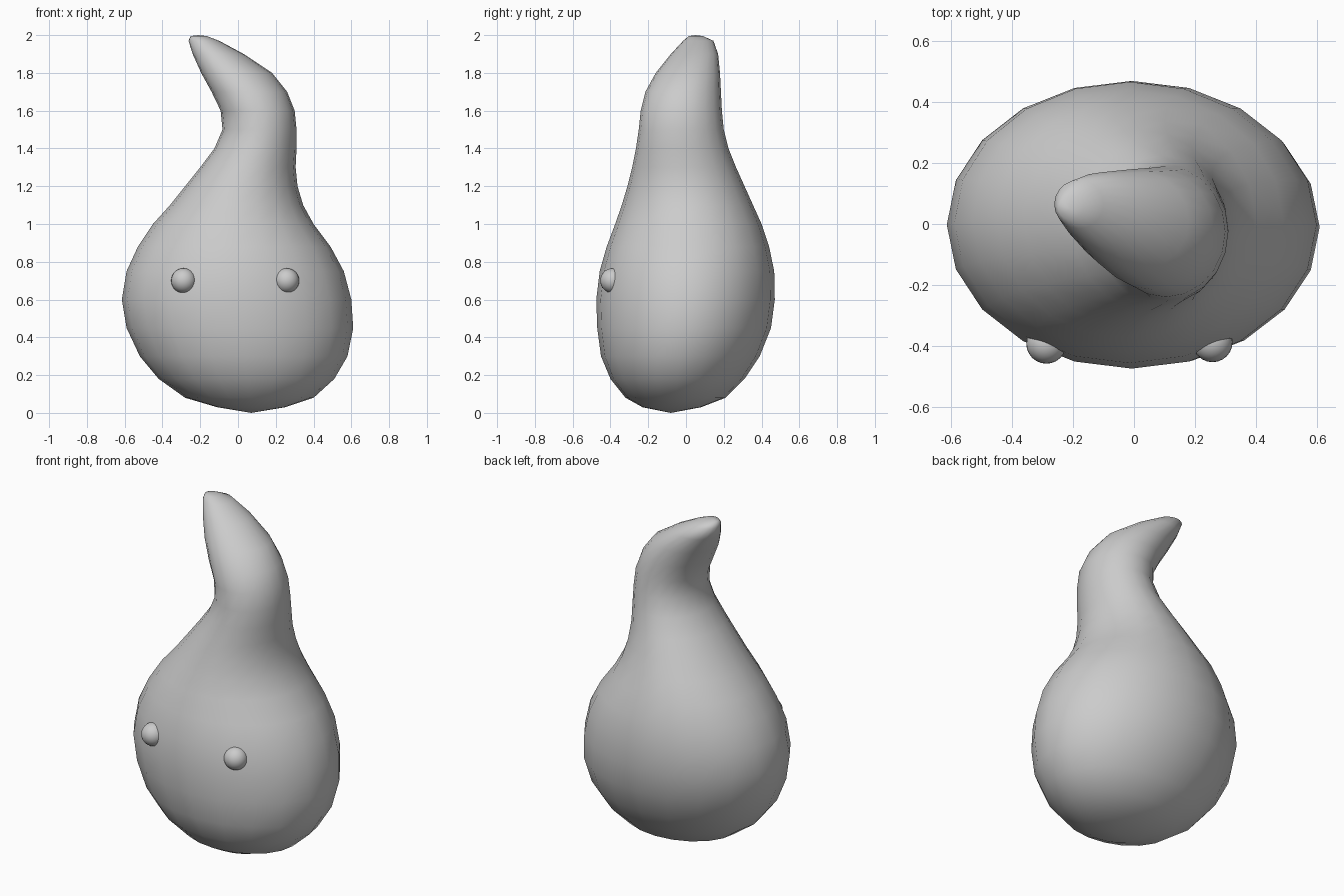
import bpy, bmesh, math

if "Cube" in bpy.data.objects:
    bpy.data.objects.remove(bpy.data.objects["Cube"])

grey = bpy.data.materials.new("plain grey")
grey.diffuse_color = (0.6, 0.6, 0.6, 1)
grey.use_nodes = True
grey.node_tree.nodes["Principled BSDF"].inputs["Base Color"].default_value = grey.diffuse_color

# Cross-sections of the body: height, left x, right x, front y, back y
RINGS = [
    (0.03, -0.11, 0.25, -0.23, 0.08), (0.08, -0.28, 0.40, -0.32, 0.21),
    (0.18, -0.42, 0.51, -0.40, 0.31), (0.30, -0.52, 0.58, -0.45, 0.39),
    (0.45, -0.59, 0.61, -0.47, 0.45), (0.60, -0.615, 0.60, -0.475, 0.47),
    (0.75, -0.59, 0.56, -0.457, 0.467), (0.88, -0.53, 0.49, -0.42, 0.44),
    (1.00, -0.45, 0.40, -0.375, 0.40), (1.10, -0.36, 0.345, -0.34, 0.355),
    (1.20, -0.28, 0.315, -0.31, 0.31), (1.30, -0.20, 0.305, -0.285, 0.265),
    (1.40, -0.125, 0.31, -0.265, 0.225), (1.50, -0.082, 0.31, -0.25, 0.20),
    (1.60, -0.092, 0.30, -0.24, 0.19), (1.70, -0.14, 0.26, -0.215, 0.185),
    (1.80, -0.195, 0.18, -0.16, 0.18), (1.90, -0.24, 0.03, -0.08, 0.17),
    (1.97, -0.262, -0.10, -0.015, 0.145), (1.995, -0.25, -0.165, 0.015, 0.09),
]
SIDES = 20


def finish(obj):
    obj.data.materials.append(grey)
    for p in obj.data.polygons:
        p.use_smooth = True


# Drop-shaped body with a bent tip, lofted through the rings
bm = bmesh.new()
loops = []
for z, x0, x1, y0, y1 in RINGS:
    loop = []
    for i in range(SIDES):
        a = 2 * math.pi * i / SIDES
        loop.append(bm.verts.new(((x0 + x1) / 2 + (x1 - x0) / 2 * math.cos(a),
                                  (y0 + y1) / 2 + (y1 - y0) / 2 * math.sin(a), z)))
    loops.append(loop)
for a, b in zip(loops, loops[1:]):
    for i in range(SIDES):
        j = (i + 1) % SIDES
        bm.faces.new((a[i], a[j], b[j], b[i]))
base = bm.verts.new((0.07, -0.08, 0.0))
tip = bm.verts.new((-0.21, 0.05, 2.0))
for i in range(SIDES):
    j = (i + 1) % SIDES
    bm.faces.new((base, loops[0][j], loops[0][i]))
    bm.faces.new((tip, loops[-1][i], loops[-1][j]))
bmesh.ops.recalc_face_normals(bm, faces=bm.faces)
mesh = bpy.data.meshes.new("body")
bm.to_mesh(mesh)
bm.free()
body = bpy.data.objects.new("body", mesh)
bpy.context.collection.objects.link(body)
finish(body)

# Two bead eyes half sunk in the front
for name, x, y in (("left_eye", -0.288, -0.393), ("right_eye", 0.258, -0.388)):
    bpy.ops.mesh.primitive_uv_sphere_add(segments=24, ring_count=14, radius=0.066,
                                         location=(x, y, 0.70))
    eye = bpy.context.object
    eye.name = name
    finish(eye)
